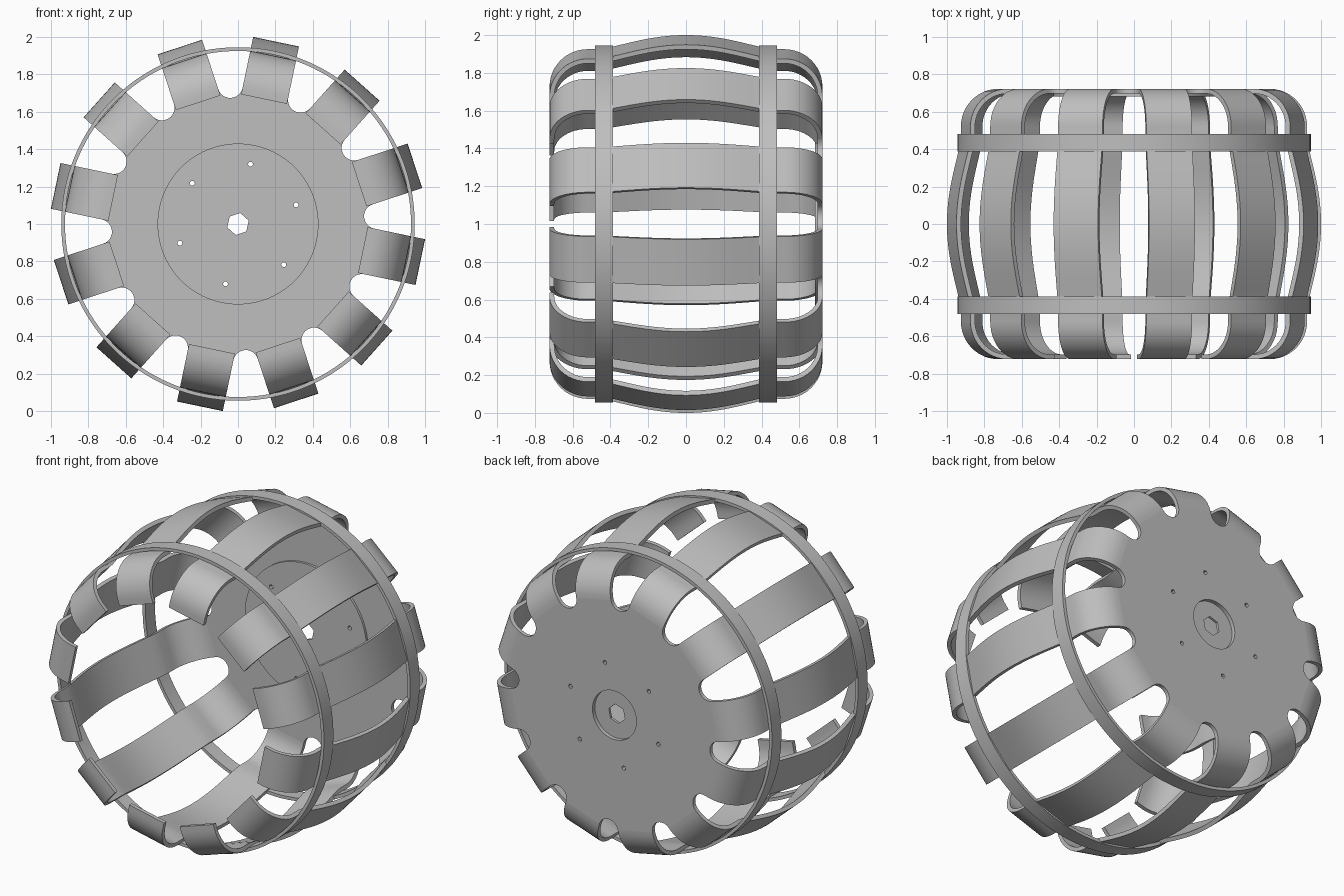
import bpy, bmesh, math
from mathutils import Vector, Matrix

cube = bpy.data.objects.get("Cube")
if cube:
    bpy.data.objects.remove(cube)

steel = bpy.data.materials.new("grey_steel")
steel.use_nodes = True
grey = (0.52, 0.52, 0.52, 1)
steel.diffuse_color = grey
steel.node_tree.nodes["Principled BSDF"].inputs["Base Color"].default_value = grey

COUNT = 12
STEP = math.tau / COUNT
FIRST = math.radians(18.2)      # angle of the first slat
HALF_W = 0.125                  # half the slat width
THICK = 0.025
DEPTH = 0.7225                  # half the length along y
FLAT = 0.717                    # radius where the flat end begins to bend
BEND = 0.2025


def polar(r, a):
    return Vector((r * math.cos(a), r * math.sin(a)))


def circle(r, n=96, centre=Vector((0, 0)), start=0.0):
    return [centre + polar(r, start + math.tau * i / n) for i in range(n)]


def finish(name, mesh):
    obj = bpy.data.objects.new(name, mesh)
    bpy.context.collection.objects.link(obj)
    mesh.materials.clear()
    mesh.materials.append(steel)
    bpy.ops.object.select_all(action="DESELECT")
    obj.select_set(True)
    bpy.context.view_layer.objects.active = obj
    bpy.ops.object.shade_smooth_by_angle(angle=math.radians(30))
    return obj


def plate(name, loops, y_front, y_back):
    """Flat sheet facing the y axis, cut by its inner loops."""
    curve = bpy.data.curves.new(name + "_outline", "CURVE")
    curve.dimensions = "2D"
    curve.fill_mode = "BOTH"
    curve.extrude = (y_back - y_front) / 2
    for loop in loops:
        spline = curve.splines.new("POLY")
        spline.points.add(len(loop) - 1)
        for point, co in zip(spline.points, loop):
            point.co = (co.x, co.y, 0, 1)
        spline.use_cyclic_u = True
    temp = bpy.data.objects.new(name + "_outline", curve)
    bpy.context.collection.objects.link(temp)
    bpy.context.view_layer.update()
    graph = bpy.context.evaluated_depsgraph_get()
    mesh = bpy.data.meshes.new_from_object(temp.evaluated_get(graph))
    bpy.data.objects.remove(temp)
    mesh.transform(Matrix.Translation((0, (y_front + y_back) / 2, 1))
                   @ Matrix.Rotation(math.pi / 2, 4, "X"))
    bm = bmesh.new()
    bm.from_mesh(mesh)
    bmesh.ops.remove_doubles(bm, verts=bm.verts, dist=0.0001)
    bmesh.ops.recalc_face_normals(bm, faces=bm.faces)
    bm.to_mesh(mesh)
    bm.free()
    return finish(name, mesh)


# End disc with rounded notches between the slats
notch_c = FLAT / math.cos(STEP / 2)
notch_r = notch_c * math.sin(STEP / 2) - HALF_W
outline = []
for k in range(COUNT):
    mid = FIRST + (k + 0.5) * STEP
    sweep = math.pi / 2 - STEP / 2
    for i in range(13):
        a = mid + math.pi + sweep * (1 - i / 6)
        outline.append(polar(notch_c, mid) + polar(notch_r, a))
    # reverse so the outline runs anticlockwise
    outline[-13:] = sorted(outline[-13:], key=lambda p: (p - polar(notch_c, mid)).dot(
        polar(1, mid + math.pi / 2)))
bolts = [circle(0.013, 12, polar(0.327, FIRST + (k + 1) * math.tau / 6)) for k in range(6)]
plate("end_disc", [outline, circle(0.155, 64)] + bolts, DEPTH - THICK, DEPTH)

# Hub plate behind the disc, with a hexagonal shaft hole
plate("hub_plate", [circle(0.43), circle(0.06, 6, start=FIRST)] + bolts,
      DEPTH - THICK - 0.015, DEPTH - THICK)

# Two hoops around the cage
for name, y in (("front_hoop", -0.435), ("back_hoop", 0.435)):
    plate(name, [circle(0.945, 128), circle(0.925, 128)], y - 0.0475, y + 0.0475)


# Slat profile: bent end, bulged middle, bent end with a short lip
def bend(sign):
    return [Vector((FLAT + BEND * math.sin(a), sign * (DEPTH - BEND + BEND * math.cos(a))))
            for a in (math.pi / 2 * i / 12 for i in range(13))]


def bulge(y):
    return FLAT + BEND + 0.0762 * max(0, 1 - (y / 0.46) ** 2) ** 1.4


middle = [Vector((bulge(y), y)) for y in (0.46 * (1 - i / 14) for i in range(29))]
outer = bend(1) + middle + bend(-1)[::-1] + [Vector((0.682, -DEPTH))]

inner = []
for i, p in enumerate(outer):
    along = (outer[min(i + 1, len(outer) - 1)] - outer[max(i - 1, 0)]).normalized()
    if i == 0:
        along = Vector((1, 0))
    inner.append(p + THICK * Vector((along.y, -along.x)))


def slat(name, angle):
    out, tan = polar(1, angle), polar(1, angle + math.pi / 2)
    bm = bmesh.new()
    rows = []
    for o, n in zip(outer, inner):
        row = []
        for p, side in ((o, -1), (o, 1), (n, 1), (n, -1)):
            q = out * p.x + tan * side * HALF_W
            row.append(bm.verts.new((q.x, p.y, q.y + 1)))
        rows.append(row)
    for a, b in zip(rows, rows[1:]):
        for j in range(4):
            bm.faces.new((a[j], a[(j + 1) % 4], b[(j + 1) % 4], b[j]))
    bm.faces.new(rows[0])
    bm.faces.new(rows[-1])
    bmesh.ops.recalc_face_normals(bm, faces=bm.faces)
    mesh = bpy.data.meshes.new(name)
    bm.to_mesh(mesh)
    bm.free()
    finish(name, mesh)


for k in range(COUNT):
    slat(f"slat_{k + 1}", FIRST + k * STEP)
